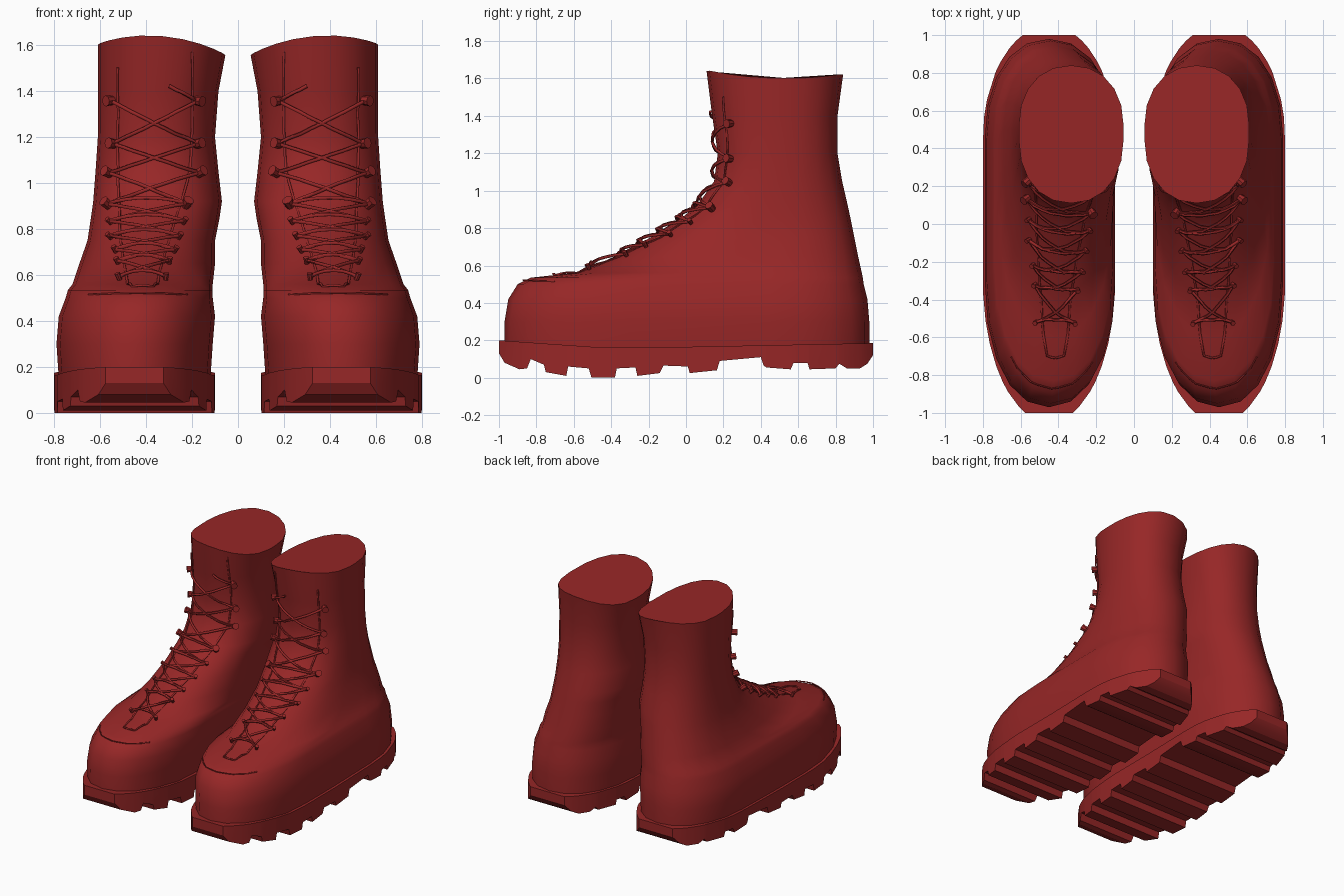
import bpy, bmesh, math
from mathutils import Vector
from mathutils.bvhtree import BVHTree

cube = bpy.data.objects.get("Cube")
if cube:
    bpy.data.objects.remove(cube, do_unlink=True)

red = bpy.data.materials.new("dark_red_leather")
red.use_nodes = True
red.diffuse_color = (0.31, 0.02, 0.02, 1)
red.node_tree.nodes["Principled BSDF"].inputs["Base Color"].default_value = red.diffuse_color


def finish(obj, angle):
    """Colour the part, shade it and mirror it to make the pair."""
    obj.data.materials.clear()
    obj.data.materials.append(red)
    bpy.ops.object.select_all(action='DESELECT')
    obj.select_set(True)
    bpy.context.view_layer.objects.active = obj
    bpy.ops.object.shade_smooth_by_angle(angle=math.radians(angle))
    mirror = obj.modifiers.new("pair", 'MIRROR')
    mirror.use_mirror_merge = False


def mesh_object(name, bm, angle):
    mesh = bpy.data.meshes.new(name)
    bm.to_mesh(mesh)
    obj = bpy.data.objects.new(name, mesh)
    bpy.context.collection.objects.link(obj)
    finish(obj, angle)
    return obj


def loft(rings):
    """Skin a list of closed rings and cap both ends."""
    bm = bmesh.new()
    loops = [[bm.verts.new(p) for p in ring] for ring in rings]
    n = len(loops[0])
    for a, b in zip(loops, loops[1:]):
        for i in range(n):
            j = (i + 1) % n
            bm.faces.new((a[i], a[j], b[j], b[i]))
    bm.faces.new(loops[0])
    bm.faces.new(loops[-1])
    bmesh.ops.recalc_face_normals(bm, faces=bm.faces)
    return bm


def tubes(name, paths, radius):
    """Round cords along a set of paths, turned into one mesh."""
    curve = bpy.data.curves.new(name, 'CURVE')
    curve.dimensions = '3D'
    curve.bevel_depth = radius
    curve.bevel_resolution = 1
    curve.use_fill_caps = True
    for path in paths:
        spline = curve.splines.new('POLY')
        spline.points.add(len(path) - 1)
        for point, co in zip(spline.points, path):
            point.co = (*co, 1)
    obj = bpy.data.objects.new(name, curve)
    bpy.context.collection.objects.link(obj)
    bpy.ops.object.select_all(action='DESELECT')
    obj.select_set(True)
    bpy.context.view_layer.objects.active = obj
    bpy.ops.object.convert(target='MESH')
    finish(bpy.context.object, 60)


# Upper: height, toe tip, front arc centre, back arc centre, heel, inner, outer
LEVELS = [
    (.15, -.97, -.3, .45, .98, .12, .78),
    (.3, -.97, -.3, .45, .98, .11, .79),
    (.42, -.95, -.3, .45, .97, .1, .78),
    (.5, -.9, -.25, .45, .95, .11, .75),
    (.535, -.83, -.2, .45, .945, .11, .74),
    (.56, -.6, .1, .45, .94, .11, .72),
    (.65, -.37, .25, .5, .92, .1, .69),
    (.75, -.19, .32, .5, .9, .1, .655),
    (.85, -.03, .38, .5, .88, .08, .64),
    (.92, .06, .4, .5, .865, .07, .63),
    (1.05, .15, .43, .5, .835, .085, .62),
    (1.2, .17, .45, .52, .81, .1, .61),
    (1.4, .14, .45, .52, .81, .085, .61),
    (1.63, .11, .45, .52, .84, .055, .61),
]
ARC = 10


def section(z, tip, front, back, heel, inner, outer):
    mid, half = (inner + outer) / 2, (outer - inner) / 2
    ring = []
    for centre, reach, start in ((front, front - tip, math.pi), (back, heel - back, 0)):
        for i in range(ARC + 1):
            a = start + math.pi * i / ARC
            u, v = (math.copysign(abs(f(a)) ** .92, f(a)) for f in (math.cos, math.sin))
            # The collar dips at the sides, most of all on the inside
            wave = -.05 * u * u + .023 * u - .01 * v if z > 1.6 else 0
            ring.append((mid + half * u, centre + reach * v, z + wave))
    return ring


upper_bm = loft([section(*level) for level in LEVELS])
mesh_object("boot_upper", upper_bm, 50)
surface = BVHTree.FromBMesh(upper_bm)

# Sole: side profile of the tread, lofted along the length
TREAD = [
    (-1, .13), (-.97, .08), (-.89, .045), (-.85, .05), (-.83, .1), (-.76, .07), (-.75, .03),
    (-.64, .01), (-.63, .06), (-.52, .05), (-.505, 0), (-.38, 0), (-.37, .05), (-.27, .055),
    (-.26, .01), (-.14, .025), (-.12, .065), (.01, .06), (.02, .025), (.165, .04), (.18, .09),
    (.4, .11), (.415, .065), (.43, .055), (.56, .045), (.575, .08), (.65, .08), (.66, .045),
    (.8, .05), (.82, .075), (.86, .05), (.93, .05), (.97, .075), (1, .12),
]


def sole_half_width(y):
    t = max((-.3 - y) / .75, (y - .45) / .6, 0)
    return .35 * math.sqrt(1 - t * t)


rings = []
for y, low in TREAD:
    w = sole_half_width(y)
    top = .165 + .035 * max(-y - .5, 0) / .5 + .02 * max(y, 0)
    inner, outer = .45 - w, .45 + w
    rings.append([(inner, y, low), (outer, y, low), (outer, y, top), (inner, y, top)])
mesh_object("lugged_sole", loft(rings), 30)


def on_upper(x, z, lift):
    """Point on the front of the upper, raised along its normal."""
    hit, normal, _, _ = surface.ray_cast(Vector((x, -3, z)), Vector((0, 1, 0)))
    return hit + normal * lift, normal


def cord(start, end, lift, bow=0, steps=8):
    path = []
    for i in range(steps + 1):
        t = i / steps
        arch = 4 * t * (1 - t)
        x = start[0] + (end[0] - start[0]) * t
        z = start[1] + (end[1] - start[1]) * t + bow * arch
        path.append(on_upper(x, z, lift + .008 * arch)[0])
    return path


# Eyelet rows: height, centre, half spacing
ROWS = [(1.36, .365, .18), (1.17, .36, .175), (1.04, .365, .19), (.9, .395, .165),
        (.825, .395, .155), (.76, .405, .145), (.7, .405, .125), (.65, .41, .11), (.58, .415, .1)]
HOOKS = 4

# Lace hooks above, small eyelets below
eyelets = bmesh.new()
for i, (z, mid, half) in enumerate(ROWS):
    radius, depth = (.024, .045) if i < HOOKS else (.013, .035)
    for side in (-1, 1):
        spot, normal = on_upper(mid + side * half, z, depth * .4)
        turn = normal.to_track_quat('Z', 'Y').to_matrix().to_4x4()
        turn.translation = spot
        bmesh.ops.create_cone(eyelets, cap_ends=True, segments=8, radius1=radius * .8,
                              radius2=radius, depth=depth, matrix=turn)
mesh_object("lace_eyelets", eyelets, 40)

# Laces: crossings between rows, bars over the instep, one loose end
laces = []
for (z, mid, half), (z2, mid2, half2) in zip(ROWS, ROWS[1:]):
    for side in (-1, 1):
        laces.append(cord((mid + side * half, z), (mid2 - side * half2, z2), .014))
for z, mid, half in ROWS[HOOKS - 1:]:
    laces.append(cord((mid - half, z), (mid + half, z), .016, bow=.018))
z, mid, half = ROWS[0]
laces.append(cord((mid - half, z), (mid - half * .35, z + .065), .014))
tubes("laces", laces, .008)

# Tongue edge: runs down both sides and joins in a rounded end
edge = [(.2, 1.57), (.2, 1.3), (.21, 1.05), (.26, .88), (.3, .75), (.34, .62), (.35, .56), (.37, .548)]
far = [(.52, 1.57), (.52, 1.3), (.52, 1.05), (.515, .88), (.51, .75), (.49, .62), (.48, .56), (.46, .548)]
outline = edge + far[::-1]
tongue = []
for a, b in zip(outline, outline[1:]):
    tongue += cord(a, b, 0, steps=4)[:-1]
tubes("tongue_edge", [tongue], .006)

# Toe cap seam
tubes("toe_seam", [cord((.22, .515), (.65, .515), 0, steps=12)], .004)
